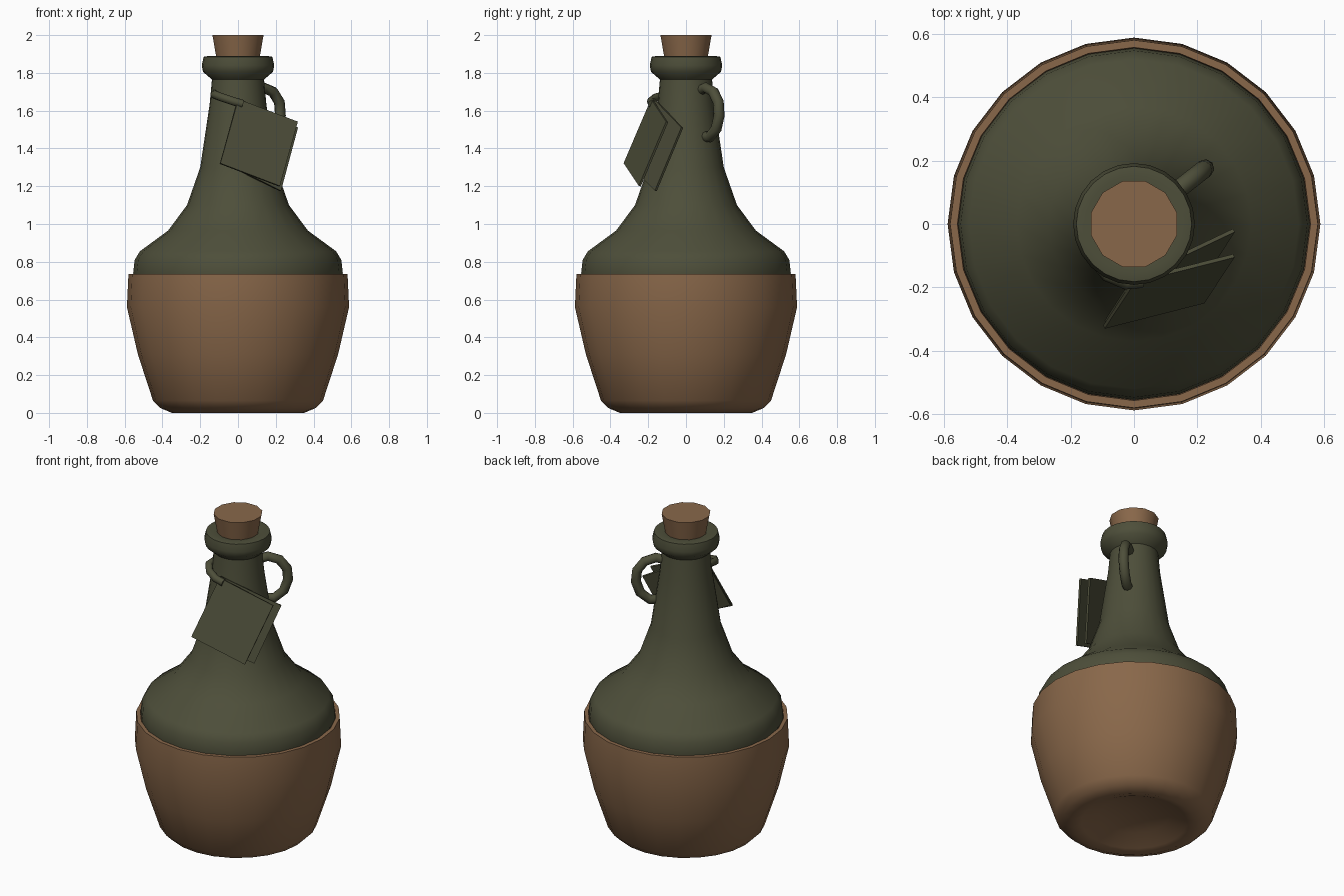
import bpy, bmesh, math
from mathutils import Vector

cube = bpy.data.objects.get("Cube")
if cube:
    bpy.data.objects.remove(cube)


def material(name, colour):
    m = bpy.data.materials.new(name)
    m.use_nodes = True
    m.diffuse_color = (*colour, 1)
    bsdf = next(n for n in m.node_tree.nodes if n.type == "BSDF_PRINCIPLED")
    bsdf.inputs["Base Color"].default_value = (*colour, 1)
    return m


green = material("dark green glass", (0.075, 0.077, 0.042))
brown = material("brown wicker", (0.25, 0.137, 0.068))


def finish(obj, angle=50):
    bpy.ops.object.select_all(action="DESELECT")
    obj.select_set(True)
    bpy.context.view_layer.objects.active = obj
    bpy.ops.object.shade_smooth_by_angle(angle=math.radians(angle))


def build(name, bm, mat, angle=50):
    bmesh.ops.recalc_face_normals(bm, faces=bm.faces)
    mesh = bpy.data.meshes.new(name)
    bm.to_mesh(mesh)
    bm.free()
    mesh.materials.append(mat)
    obj = bpy.data.objects.new(name, mesh)
    bpy.context.collection.objects.link(obj)
    finish(obj, angle)
    return obj


def lathe(name, profile, sides, mat, turn=0.0, angle=50):
    """Spin (radius, height) points round the z axis."""
    bm = bmesh.new()
    rings = []
    for r, z in profile:
        if r == 0:
            rings.append([bm.verts.new((0, 0, z))] * sides)
            continue
        steps = [turn + math.tau * i / sides for i in range(sides)]
        rings.append([bm.verts.new((r * math.cos(a), r * math.sin(a), z)) for a in steps])
    for low, high in zip(rings, rings[1:]):
        for i in range(sides):
            j = (i + 1) % sides
            bm.faces.new(list(dict.fromkeys((low[i], low[j], high[j], high[i]))))
    return build(name, bm, mat, angle)


def tube(name, points, radius, mat, sides=8):
    """Sweep a round section along a path, with closed ends."""
    pts = [Vector(p) for p in points]
    bm = bmesh.new()
    rings = []
    for i, p in enumerate(pts):
        along = (pts[min(i + 1, len(pts) - 1)] - pts[max(i - 1, 0)]).normalized()
        side = along.cross(plane_normal(pts)).normalized()
        up = along.cross(side)
        rings.append([bm.verts.new(p + radius * (side * math.cos(a) + up * math.sin(a)))
                      for a in (math.tau * k / sides for k in range(sides))])
    for a, b in zip(rings, rings[1:]):
        for k in range(sides):
            n = (k + 1) % sides
            bm.faces.new((a[k], a[n], b[n], b[k]))
    bm.faces.new(rings[0])
    bm.faces.new(rings[-1])
    return build(name, bm, mat)


def plane_normal(pts):
    mid = pts[len(pts) // 2]
    return (mid - pts[0]).cross(pts[-1] - pts[0]).normalized()


def plate(name, a, b, c, thickness, mat):
    """Thin slab on a parallelogram with consecutive corners a, b, c."""
    a, b, c = Vector(a), Vector(b), Vector(c)
    corners = (a, b, c, a + c - b)
    half = (b - a).cross(c - b).normalized() * thickness / 2
    bm = bmesh.new()
    front = [bm.verts.new(p + half) for p in corners]
    back = [bm.verts.new(p - half) for p in corners]
    bm.faces.new(front)
    bm.faces.new(back[::-1])
    for i in range(4):
        j = (i + 1) % 4
        bm.faces.new((front[i], back[i], back[j], front[j]))
    return build(name, bm, mat, 30)


# Glass body, shoulder, neck and lip
lathe("bottle", [(0, 0.6), (0.535, 0.6), (0.555, 0.74), (0.547, 0.81), (0.52, 0.855),
                 (0.37, 0.965), (0.27, 1.1), (0.2, 1.3), (0.15, 1.635), (0.138, 1.765),
                 (0.185, 1.805), (0.192, 1.84), (0.182, 1.885), (0.155, 1.89), (0.1, 1.88)],
      24, green)

# Woven base with a rim and a hollow underside
lathe("basket", [(0.54, 0.6), (0.557, 0.735), (0.58, 0.735), (0.588, 0.56), (0.53, 0.31),
                 (0.45, 0.065), (0.41, 0.025), (0.35, 0.0), (0.3, 0.015), (0.2, 0.06),
                 (0, 0.08)], 24, brown)

# Stopper
lathe("cork", [(0, 1.86), (0.115, 1.86), (0.14, 2.0), (0, 2.0)], 12, brown, math.pi / 12)

# Finger loop on the neck
ca, sa = math.cos(math.radians(38)), math.sin(math.radians(38))
loop = [(0.1, 1.7), (0.17, 1.722), (0.235, 1.7), (0.278, 1.645), (0.285, 1.575),
        (0.26, 1.505), (0.205, 1.46), (0.13, 1.465)]
tube("neck_handle", [(r * ca, r * sa, z) for r, z in loop], 0.029, green)

# Cord holding the tag
tube("tag_cord", [(-0.12, -0.05, 1.69), (-0.125, -0.11, 1.685), (-0.085, -0.16, 1.67),
                  (-0.025, -0.185, 1.65), (0.025, -0.18, 1.635)], 0.022, green)

# Folded tag, two leaves joined along their left edge
plate("tag_front_leaf", (0.0, -0.18, 1.66), (0.315, -0.1, 1.54), (0.22, -0.245, 1.2),
      0.012, green)
plate("tag_back_leaf", (0.0, -0.17, 1.665), (0.315, -0.02, 1.51), (0.225, -0.16, 1.175),
      0.012, green)
